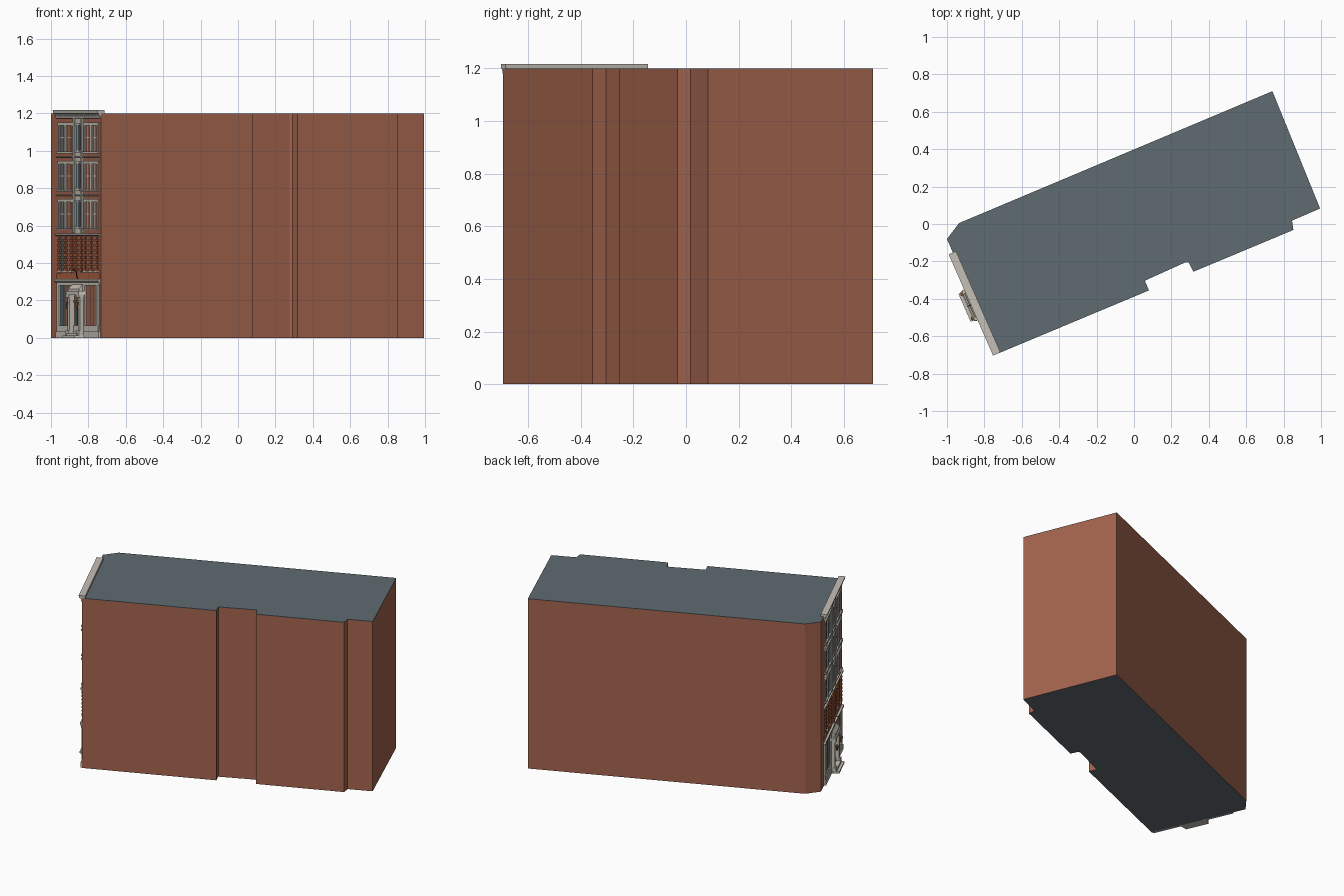
import bpy, bmesh, math
from mathutils import Vector

if "Cube" in bpy.data.objects:
    bpy.data.objects.remove(bpy.data.objects["Cube"])


def mat(name, rgb):
    m = bpy.data.materials.new(name)
    m.diffuse_color = (*rgb, 1)
    m.use_nodes = True
    m.node_tree.nodes["Principled BSDF"].inputs["Base Color"].default_value = m.diffuse_color
    return m


BRICK = mat("brick", (0.36, 0.125, 0.075))
RED = mat("red_brick", (0.40, 0.11, 0.05))
STONE = mat("stone", (0.56, 0.53, 0.47))
ROOF = mat("slate", (0.115, 0.15, 0.165))
GLASS = mat("glass", (0.07, 0.12, 0.14))
WOOD = mat("wood", (0.22, 0.10, 0.04))
IRON = mat("iron", (0.03, 0.03, 0.03))

# Street facade frame: s runs along the wall, d points out of it
ORIGIN = Vector((-0.966, -0.157, 0))
U = Vector((0.402, -0.916, 0))
N = Vector((-0.916, -0.402, 0))


def at(s, d, z):
    return ORIGIN + U * s + N * d + Vector((0, 0, z))


def finish(bm, name, *mats):
    bmesh.ops.recalc_face_normals(bm, faces=bm.faces)
    me = bpy.data.meshes.new(name)
    bm.to_mesh(me)
    bm.free()
    ob = bpy.data.objects.new(name, me)
    bpy.context.collection.objects.link(ob)
    for m in mats:
        me.materials.append(m)
    return ob


def add_prism(bm, lower, upper):
    a = [bm.verts.new(p) for p in lower]
    b = [bm.verts.new(p) for p in upper]
    bm.faces.new(a)
    bm.faces.new(b)
    for i in range(len(a)):
        j = (i + 1) % len(a)
        bm.faces.new((a[i], a[j], b[j], b[i]))


def boxes(name, items, material):
    """Each item is s0, s1, z0, z1, d (depth out of the wall)."""
    bm = bmesh.new()
    for s0, s1, z0, z1, d in items:
        ring = [(s0, -0.004), (s1, -0.004), (s1, d), (s0, d)]
        add_prism(bm, [at(s, e, z0) for s, e in ring], [at(s, e, z1) for s, e in ring])
    return finish(bm, name, material)


def moulding(name, s0, s1, profile, material):
    """Sweep a (d, z) profile along the facade."""
    bm = bmesh.new()
    add_prism(bm, [at(s0, d, z) for d, z in profile], [at(s1, d, z) for d, z in profile])
    return finish(bm, name, material)


def slab(name, outline, z0, z1, material):
    bm = bmesh.new()
    add_prism(bm, [at(s, d, z0) for s, d in outline], [at(s, d, z1) for s, d in outline])
    return finish(bm, name, material)


# Main block with notched side wall, and roof
plan = [(-1.0, -0.08), (-0.935, 0.005), (0.74, 0.71), (0.995, 0.083), (0.845, 0.018),
        (0.852, -0.032), (0.318, -0.255), (0.292, -0.205), (0.275, -0.205),
        (0.058, -0.303), (0.08, -0.355), (-0.733, -0.695)]
bm = bmesh.new()
add_prism(bm, [(x, y, 0) for x, y in plan], [(x, y, 1.197) for x, y in plan])
walls = finish(bm, "brick_walls", BRICK, ROOF)
for p in walls.data.polygons:
    if p.normal.z < -0.9:
        p.material_index = 1
bm = bmesh.new()
add_prism(bm, [(x, y, 1.196) for x, y in plan], [(x, y, 1.2) for x, y in plan])
finish(bm, "roof", ROOF)

# Cornice with dentils, and string courses
L = 0.58
moulding("cornice", -0.005, L + 0.006, [(-0.018, 1.199), (0.008, 1.18), (0.012, 1.195), (0.022, 1.2),
                                         (0.025, 1.217), (-0.018, 1.217)], STONE)
boxes("cornice_dentils", [(0.01 + i * 0.03, 0.023 + i * 0.03, 1.182, 1.196, 0.014)
                          for i in range(19)], STONE)
for z, h, d in ((0.295, 0.02, 0.018), (0.545, 0.014, 0.015), (0.758, 0.009, 0.011),
                (0.964, 0.009, 0.011), (1.172, 0.01, 0.011)):
    moulding("string_course", 0, L, [(0, z), (d * 0.6, z), (d, z + h * 0.4), (d, z + h), (0, z + h)], STONE)

# Upper windows: paired sashes with stone surrounds either side of the centre bay
glass, frame, sash, sill = [], [], [], []
for z0 in (0.585, 0.79, 0.995):
    z1 = z0 + 0.152
    for s0 in (0.025, 0.365):
        s1 = s0 + 0.19
        mid = (s0 + s1) / 2
        glass.append((s0, s1, z0, z1, 0.001))
        frame += [(s0, s0 + 0.014, z0, z1, 0.008), (s1 - 0.014, s1, z0, z1, 0.008),
                  (mid - 0.012, mid + 0.012, z0, z1, 0.008),
                  (s0 - 0.005, s1 + 0.005, z1 - 0.012, z1 + 0.004, 0.009)]
        for a in (s0 + 0.014, mid + 0.012):
            b = a + 0.069
            zm = (z0 + z1) / 2
            sash += [(a, a + 0.006, z0, z1, 0.004), (b - 0.006, b, z0, z1, 0.004),
                     (a, b, zm - 0.003, zm + 0.003, 0.004),
                     ((a + b) / 2 - 0.002, (a + b) / 2 + 0.002, z0, z1, 0.003)]
        sill.append((s0 - 0.008, s1 + 0.008, z0 - 0.009, z0, 0.013))
boxes("upper_window_glass", glass, GLASS)
boxes("upper_window_surrounds", frame, STONE)
boxes("upper_window_sashes", sash, STONE)
boxes("upper_window_sills", sill, STONE)

# Centre bay: stone panel, narrow pilasters and narrow windows
bay = [(0.225, 0.355, 0.555, 1.175, 0.004), (0.232, 0.246, 0.56, 1.175, 0.012),
       (0.334, 0.348, 0.56, 1.175, 0.012)]
bay_glass = []
for z0 in (0.595, 0.8, 1.005):
    bay_glass.append((0.262, 0.318, z0, z0 + 0.13, 0.006))
    bay += [(0.285, 0.295, z0, z0 + 0.13, 0.009), (0.255, 0.325, z0 + 0.13, z0 + 0.142, 0.012),
            (0.255, 0.325, z0 - 0.014, z0, 0.012)]
boxes("centre_bay", bay, STONE)
boxes("centre_bay_glass", bay_glass, GLASS)

# Second storey: windows in banded red brick piers
glass, piers = [], [(0, L, 0.315, 0.345, 0.004)]
for s0, s1 in ((0.04, 0.2), (0.255, 0.325), (0.38, 0.54)):
    glass.append((s0, s1, 0.36, 0.53, 0.001))
    n = 3 if s1 - s0 > 0.1 else 2
    step = (s1 - s0) / (n - 1)
    for k in range(n):
        c = s0 + k * step
        piers.append((c - 0.010, c + 0.010, 0.35, 0.54, 0.006))
        for i in range(7):
            z = 0.358 + i * 0.026
            piers.append((c - 0.019, c + 0.019, z, z + 0.014, 0.011))
boxes("banded_window_glass", glass, GLASS)
boxes("banded_brick_piers", piers, RED)
boxes("banded_window_sills", [(s - 0.008, e + 0.008, 0.35, 0.358, 0.012)
                              for s, e in ((0.03, 0.21), (0.37, 0.55))], STONE)

# Ground floor shopfront
stone, glass = [(0.01, L, 0, 0.035, 0.014), (0.01, L, 0.035, 0.065, 0.009),
                (0.01, L, 0.28, 0.296, 0.009)], []
for s0 in (0.045, 0.385):
    s1 = s0 + 0.15
    glass.append((s0, s1, 0.065, 0.28, 0.001))
    stone += [(s0 - 0.03, s0, 0.03, 0.285, 0.01), (s1, s1 + 0.03, 0.03, 0.285, 0.01)]
    stone += [(s0 + 0.05 * k - 0.004, s0 + 0.05 * k + 0.004, 0.065, 0.28, 0.005) for k in (1, 2)]
boxes("shopfront_stone", stone, STONE)
boxes("shopfront_glass", glass, GLASS)

# Entrance: piers, door, canopy and splayed steps
C = 0.29
boxes("entrance_piers", [(C + k * 0.07 - w, C + k * 0.07 + w, z0, z1, d) for k in (-1, 1)
                         for w, z0, z1, d in ((0.018, 0, 0.04, 0.04), (0.013, 0.04, 0.215, 0.032),
                                              (0.018, 0.215, 0.23, 0.04))], STONE)
boxes("entrance_door", [(C - 0.055, C + 0.055, 0.03, 0.225, 0.004), (C - 0.004, C + 0.004, 0.03, 0.2, 0.009),
                        (C - 0.055, C + 0.055, 0.19, 0.2, 0.009)], WOOD)
boxes("door_glass", [(C + k * 0.028 - 0.015, C + k * 0.028 + 0.015, 0.07, 0.18, 0.006)
                     for k in (-1, 1)], GLASS)


def splay(w0, w1, d):
    return [(C - w0, 0), (C - w1, d), (C + w1, d), (C + w0, 0)]


slab("entrance_lintel", splay(0.1, 0.085, 0.04), 0.23, 0.25, STONE)
moulding("entrance_pediment", C - 0.07, C + 0.07,
         [(0, 0.25), (0.032, 0.25), (0.032, 0.262), (0.012, 0.285), (0, 0.285)], STONE)
slab("lower_step", splay(0.1, 0.08, 0.062), 0, 0.012, STONE)
slab("upper_step", splay(0.085, 0.07, 0.045), 0.012, 0.026, STONE)

# Wall lanterns beside the door and bracket above it
for k in (-1, 1):
    bpy.ops.mesh.primitive_cone_add(vertices=6, radius1=0.006, radius2=0.011, depth=0.035,
                                    location=at(C + k * 0.07, 0.044, 0.175))
    bpy.context.object.name = "lantern"
    bpy.context.object.data.materials.append(WOOD)
curve = bpy.data.curves.new("bracket", "CURVE")
curve.dimensions = "3D"
curve.bevel_depth = 0.0025
curve.bevel_resolution = 1
sp = curve.splines.new("POLY")
path = [(0, 0.29), (0.014, 0.33), (0.018, 0.355), (0.03, 0.366), (0.042, 0.36), (0.044, 0.345)]
sp.points.add(len(path) - 1)
for p, (d, z) in zip(sp.points, path):
    p.co = (*at(C, d, z), 1)
curve.materials.append(IRON)
bpy.context.collection.objects.link(bpy.data.objects.new("hooked_bracket", curve))
